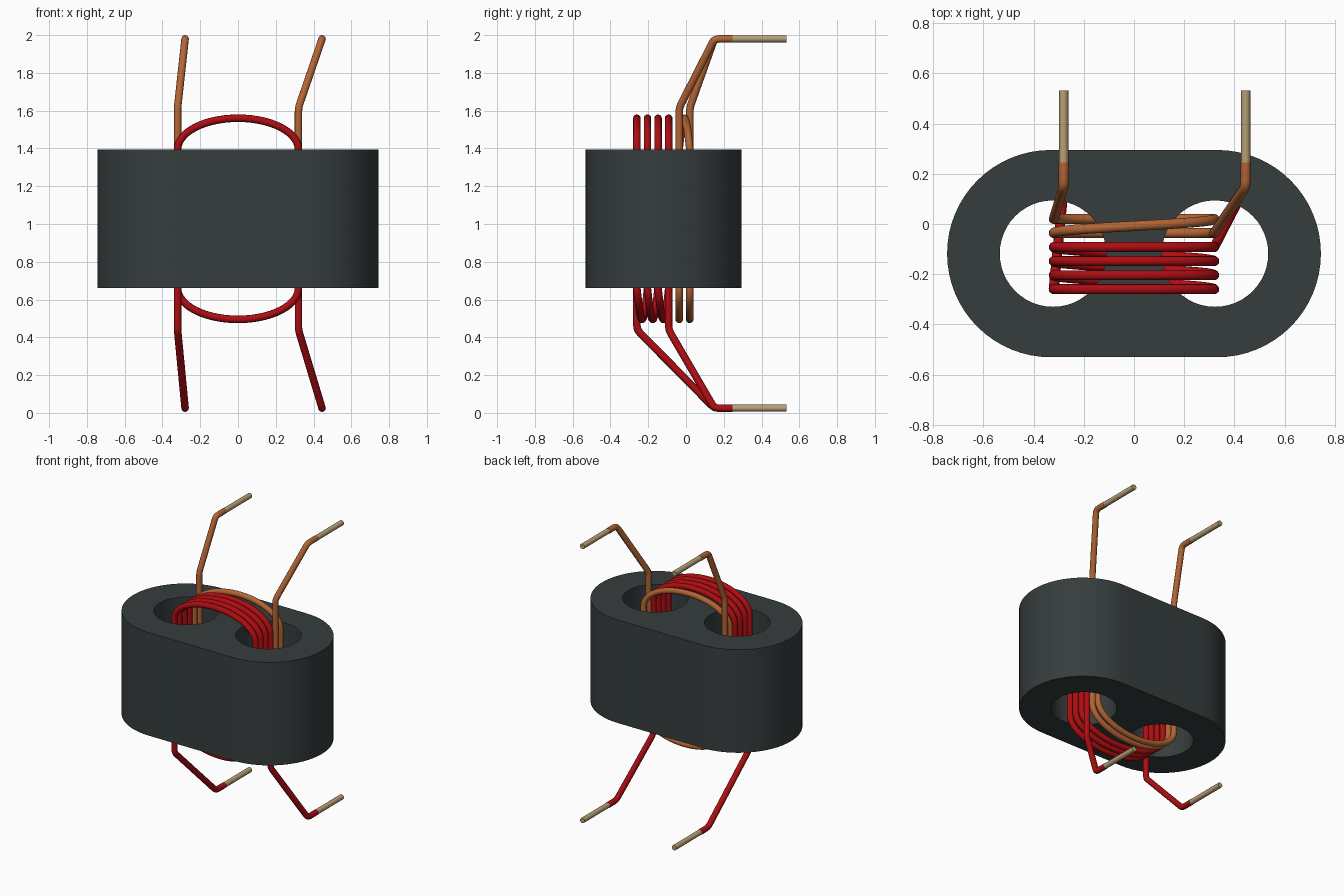
import bpy
from math import cos, sin, pi
from mathutils import Vector

cube = bpy.data.objects.get("Cube")
if cube:
    bpy.data.objects.remove(cube, do_unlink=True)


def material(name, rgb):
    m = bpy.data.materials.new(name)
    m.use_nodes = True
    m.diffuse_color = (*rgb, 1)
    m.node_tree.nodes["Principled BSDF"].inputs["Base Color"].default_value = (*rgb, 1)
    return m


FERRITE = material("dark ferrite", (0.037, 0.047, 0.047))
RED = material("red enamel", (0.42, 0.004, 0.006))
COPPER = material("copper enamel", (0.45, 0.13, 0.035))
TIN = material("tinned end", (0.47, 0.35, 0.18))

CORE_Y, CORE_LOW, CORE_TOP = -0.118, 0.66, 1.395
LEG_X, ARCH = 0.32, 0.165
WIRE_R = 0.02


def add_spline(curve, points, closed):
    s = curve.splines.new("POLY")
    s.points.add(len(points) - 1)
    for p, co in zip(s.points, points):
        p.co = (*co, 1)
    s.use_cyclic_u = closed


def finish(name, curve, mat):
    """Turn a curve into a shaded mesh object."""
    curve.materials.append(mat)
    ob = bpy.data.objects.new(name, curve)
    bpy.context.collection.objects.link(ob)
    bpy.ops.object.select_all(action="DESELECT")
    ob.select_set(True)
    bpy.context.view_layer.objects.active = ob
    return ob


def to_mesh():
    bpy.ops.object.convert(target="MESH")
    bpy.ops.object.shade_smooth_by_angle(angle=pi / 5)


def arc(cx, r, start, sweep, n):
    return [(cx + r * cos(start + sweep * i / n), r * sin(start + sweep * i / n), 0)
            for i in range(n + 1)]


# Ferrite core: rounded outline with two round holes
core = bpy.data.curves.new("core", "CURVE")
core.dimensions = "2D"
core.fill_mode = "BOTH"
core.extrude = (CORE_TOP - CORE_LOW) / 2
add_spline(core, arc(0.332, 0.413, -pi / 2, pi, 32) + arc(-0.332, 0.413, pi / 2, pi, 32), True)
for side in (-1, 1):
    add_spline(core, arc(side * 0.323, 0.212, 0, 2 * pi, 48)[:-1], True)
core_ob = finish("core", core, FERRITE)
core_ob.location = (0, CORE_Y, (CORE_LOW + CORE_TOP) / 2)
to_mesh()


def wire(name, points, mat, radius):
    c = bpy.data.curves.new(name, "CURVE")
    c.dimensions = "3D"
    c.bevel_depth = radius
    c.bevel_resolution = 4
    c.use_fill_caps = True
    add_spline(c, points, False)
    finish(name, c, mat)
    to_mesh()


def arch(side, y0, y1, up):
    """Half ellipse from one hole to the other, above or below the core."""
    base = CORE_TOP if up > 0 else CORE_LOW
    n = 28
    return [Vector((side * LEG_X * cos(pi * i / n), y0 + (y1 - y0) * i / n,
                    base + up * ARCH * sin(pi * i / n))) for i in range(n + 1)]


def bend(a, b, c, r=0.025):
    """Small rounded corner at b."""
    p, q = b + (a - b).normalized() * r, b + (c - b).normalized() * r
    return [p * (1 - t) ** 2 + b * 2 * t * (1 - t) + q * t * t
            for t in (0, 0.25, 0.5, 0.75, 1)]


def lead(side, y, up):
    """Insulated lead from its tip back to the core."""
    tip_x = 0.445 if side > 0 else -0.28
    tip_z, knee_z, base = (1.98, 1.615, CORE_TOP) if up > 0 else (0.025, 0.44, CORE_LOW)
    tip = Vector((tip_x, 0.245, tip_z))
    elbow = Vector((tip_x, 0.15, tip_z))
    knee = Vector((side * LEG_X, y, knee_z))
    root = Vector((side * LEG_X, y, base))
    return [tip] + bend(tip, elbow, knee) + bend(elbow, knee, root) + [root]


def winding(name, mat, rows, up):
    """Leads point towards -up; each row arches over, then steps to the next."""
    path = lead(-1, rows[0], -up)
    for i, y in enumerate(rows):
        path += arch(-1, y, y, up)
        if i + 1 < len(rows):
            path += arch(1, y, rows[i + 1], -up)
    path += reversed(lead(1, rows[-1], -up))
    wire(name + "_winding", path, mat, WIRE_R)
    for label, tip in (("right", path[0]), ("left", path[-1])):
        wire(f"{name}_{label}_tinned_end",
             [tip - Vector((0, 0.02, 0)), Vector((tip.x, 0.533, tip.z))], TIN, 0.0185)


# Two windings: red leads hang below, copper leads rise above
winding("red", RED, [-0.26, -0.204, -0.148, -0.092], 1)
winding("copper", COPPER, [0.02, -0.036], -1)
